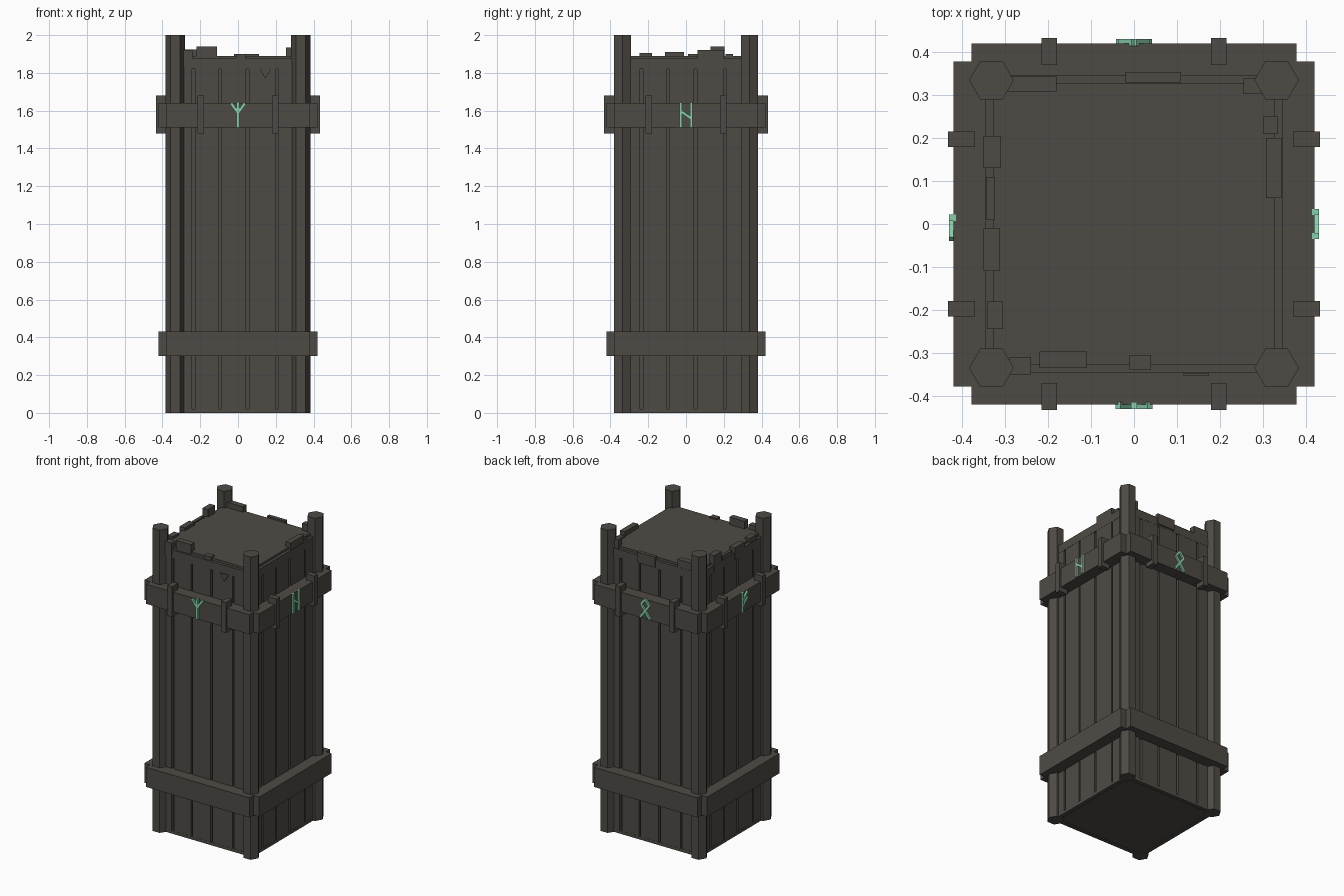
import bpy, bmesh, math
from mathutils import Matrix, Vector

if "Cube" in bpy.data.objects:
    bpy.data.objects.remove(bpy.data.objects["Cube"])


def material(name, col):
    m = bpy.data.materials.new(name)
    m.diffuse_color = (*col, 1)
    m.use_nodes = True
    m.node_tree.nodes["Principled BSDF"].inputs["Base Color"].default_value = m.diffuse_color
    return m


WOOD = material("dark wood", (0.078, 0.070, 0.060))
GREEN = material("rune green", (0.25, 0.63, 0.41))


def finish(name, bm, mat):
    bmesh.ops.recalc_face_normals(bm, faces=bm.faces)
    me = bpy.data.meshes.new(name)
    bm.to_mesh(me)
    bm.free()
    me.materials.append(mat)
    ob = bpy.data.objects.new(name, me)
    bpy.context.collection.objects.link(ob)
    return ob


def side(k):
    # 0 front, 1 right, 2 back, 3 left
    return Matrix.Rotation(k * math.pi / 2, 4, 'Z')


def add_box(bm, x0, x1, y0, y1, z0, z1, mat=Matrix()):
    c = Vector(((x0 + x1) / 2, (y0 + y1) / 2, (z0 + z1) / 2))
    m = mat @ Matrix.Translation(c) @ Matrix.Diagonal((x1 - x0, y1 - y0, z1 - z0, 1))
    bmesh.ops.create_cube(bm, size=1, matrix=m)


def add_stroke(bm, a, b, k, w=0.015):
    # straight rune bar on side k between two (u, z) points
    d = Vector((b[0] - a[0], 0, b[1] - a[1]))
    c = Vector(((a[0] + b[0]) / 2, 0, (a[1] + b[1]) / 2))
    m = side(k) @ Matrix.Translation(c) @ Matrix.Rotation(math.atan2(d.x, d.z), 4, 'Y')
    add_box(bm, -w / 2, w / 2, -0.431, -0.415, -d.length / 2, d.length / 2, m)


# inner core with flat lid
bm = bmesh.new()
add_box(bm, -0.328, 0.328, -0.328, 0.328, 0.005, 1.89)
finish("core", bm, WOOD)

# hexagonal corner posts
bm = bmesh.new()
for sx in (-1, 1):
    for sy in (-1, 1):
        m = Matrix.Translation((sx * 0.332, sy * 0.335, 1)) @ Matrix.Rotation(math.pi / 2, 4, 'Z')
        bmesh.ops.create_cone(bm, cap_ends=True, segments=6, radius1=0.052,
                              radius2=0.052, depth=2, matrix=m)
finish("corner_posts", bm, WOOD)

# wall planks with gaps
PLANKS = [(-0.30, -0.243), (-0.228, -0.102), (-0.090, 0.042), (0.057, 0.200), (0.212, 0.30)]
bm = bmesh.new()
for k in range(4):
    for a, b in PLANKS:
        add_box(bm, a, b, -0.345, -0.32, 0.01, 1.825, side(k))
finish("wall_planks", bm, WOOD)

# top rim and bottom sill
bm = bmesh.new()
for k in range(4):
    add_box(bm, -0.32, 0.32, -0.346, -0.32, 1.82, 1.875, side(k))
    add_box(bm, -0.32, 0.32, -0.346, -0.32, 0.0, 0.02, side(k))
finish("rims", bm, WOOD)

# two bands round the tower
for name, z in (("lower_band", 0.30), ("upper_band", 1.51)):
    bm = bmesh.new()
    for k in range(4):
        add_box(bm, -0.378, 0.378, -0.42, -0.33, z, z + 0.13, side(k))
    finish(name, bm, WOOD)

# upright clips on the upper band
bm = bmesh.new()
for k in range(4):
    for x in (-0.197, 0.197):
        add_box(bm, x - 0.018, x + 0.018, -0.433, -0.37, 1.48, 1.68, side(k))
finish("band_clips", bm, WOOD)

# broken plank ends along the top edge: x0, x1, y0, y1, top
BLOCKS = [(-0.22, -0.11, -0.335, -0.297, 1.94), (-0.29, -0.24, -0.35, -0.31, 1.92),
          (-0.01, 0.04, -0.34, -0.305, 1.90),
          (-0.30, -0.18, 0.308, 0.345, 1.925), (-0.02, 0.11, 0.33, 0.354, 1.90),
          (0.255, 0.30, 0.303, 0.34, 1.935),
          (0.307, 0.343, 0.06, 0.20, 1.92), (0.30, 0.335, 0.21, 0.25, 1.90),
          (-0.35, -0.31, 0.13, 0.205, 1.94), (-0.345, -0.325, 0.01, 0.11, 1.90),
          (-0.35, -0.312, -0.11, -0.01, 1.91), (-0.342, -0.305, -0.245, -0.18, 1.905)]
bm = bmesh.new()
for x0, x1, y0, y1, top in BLOCKS:
    add_box(bm, x0, x1, y0, y1, 1.83, top)
finish("broken_plank_ends", bm, WOOD)

# small splinter hanging below the front rim
bm = bmesh.new()
bm.faces.new([bm.verts.new(p) for p in ((0.115, -0.347, 1.82), (0.175, -0.347, 1.82),
                                        (0.145, -0.347, 1.77))])
ob = finish("splinter", bm, WOOD)
ob.modifiers.new("thickness", 'SOLIDIFY').thickness = 0.006

# carved marks, one on each side of the upper band
MARKS = [
    ("front_mark", [((0, 1.512), (0, 1.645)), ((0, 1.588), (0.037, 1.64)),
                    ((0, 1.588), (-0.037, 1.64))]),
    ("right_mark", [((-0.028, 1.512), (-0.028, 1.642)), ((0.028, 1.512), (0.028, 1.642)),
                    ((-0.028, 1.598), (0.028, 1.558))]),
    ("back_mark", [((0, 1.643), (0.03, 1.605)), ((0, 1.643), (-0.03, 1.605)),
                   ((0.03, 1.607), (-0.036, 1.517)), ((-0.03, 1.607), (0.036, 1.517))]),
    ("left_mark", [((-0.015, 1.512), (-0.015, 1.642)), ((-0.015, 1.59), (0.035, 1.635)),
                   ((-0.015, 1.555), (0.035, 1.60))]),
]
for k, (name, strokes) in enumerate(MARKS):
    bm = bmesh.new()
    for a, b in strokes:
        add_stroke(bm, a, b, k)
    finish(name, bm, GREEN)
